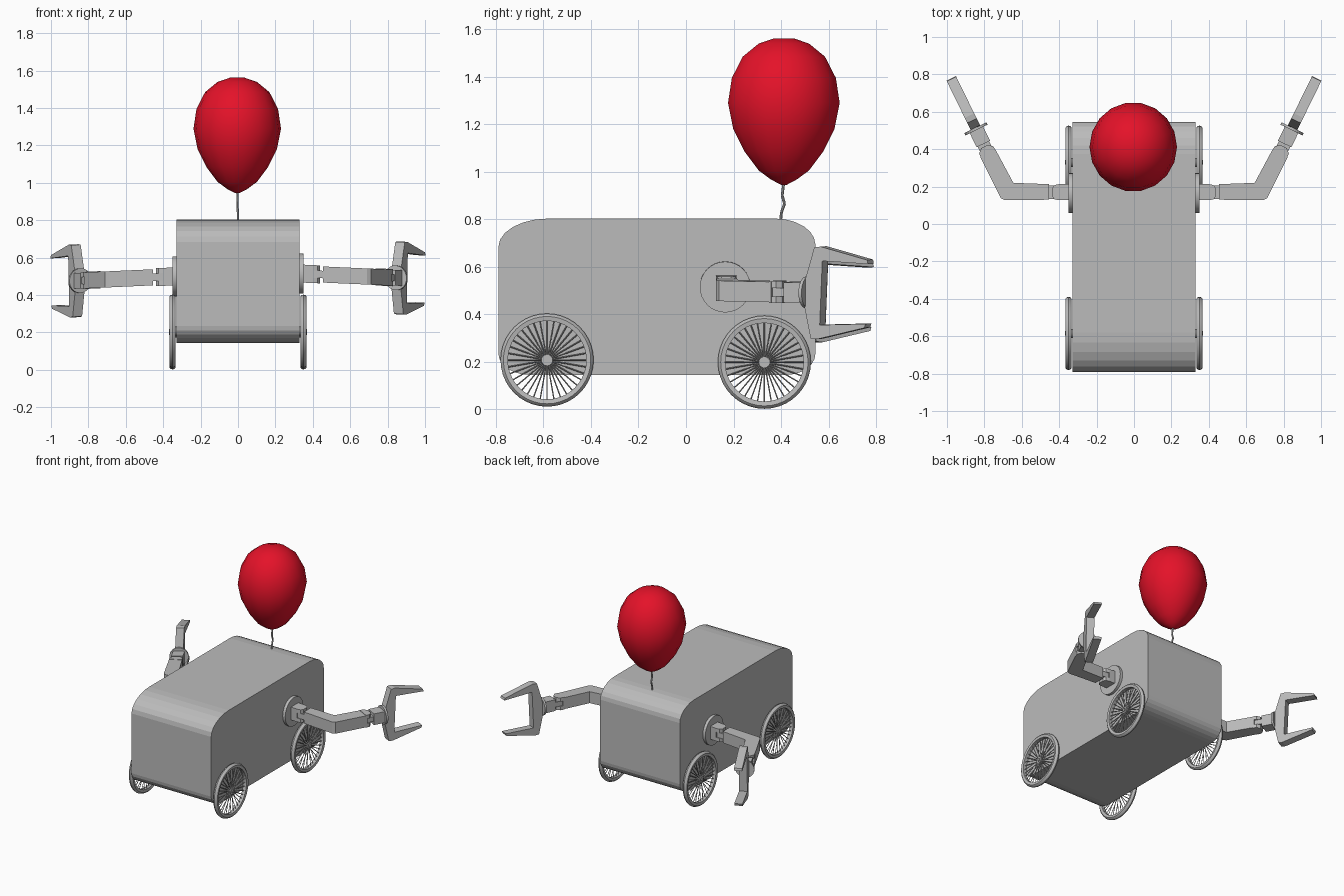
import bpy, bmesh, math
from mathutils import Vector, Matrix

if "Cube" in bpy.data.objects:
    bpy.data.objects.remove(bpy.data.objects["Cube"])


def material(name, rgb):
    m = bpy.data.materials.new(name)
    m.diffuse_color = (*rgb, 1)
    m.use_nodes = True
    m.node_tree.nodes["Principled BSDF"].inputs["Base Color"].default_value = m.diffuse_color
    return m


GREY = material("grey", (0.5, 0.5, 0.5))
RED = material("red", (0.78, 0.006, 0.022))


def finish(bm, name, mat, smooth=None):
    bmesh.ops.recalc_face_normals(bm, faces=bm.faces)
    me = bpy.data.meshes.new(name)
    bm.to_mesh(me)
    bm.free()
    me.materials.append(mat)
    ob = bpy.data.objects.new(name, me)
    bpy.context.collection.objects.link(ob)
    if smooth:
        bpy.ops.object.select_all(action='DESELECT')
        ob.select_set(True)
        bpy.context.view_layer.objects.active = ob
        bpy.ops.object.shade_smooth_by_angle(angle=math.radians(smooth))
    return ob


def prism(bm, pts, vec):
    f = bm.faces.new([bm.verts.new(p) for p in pts])
    r = bmesh.ops.extrude_face_region(bm, geom=[f])
    vs = [v for v in r["geom"] if isinstance(v, bmesh.types.BMVert)]
    bmesh.ops.translate(bm, verts=vs, vec=vec)
    bm.faces.new([v for v in f.verts]) if not f.is_valid else None


def slab(bm, xy, z0, z1):
    prism(bm, [(x, y, z0) for x, y in xy], (0, 0, z1 - z0))


def cylinder(bm, centre, axis, r, depth, seg=24):
    rot = Vector(axis).to_track_quat('Z', 'Y').to_matrix().to_4x4()
    bmesh.ops.create_cone(bm, cap_ends=True, segments=seg, radius1=r, radius2=r,
                          depth=depth, matrix=Matrix.Translation(centre) @ rot)


def rod(bm, a, b, r, seg=4):
    a, b = Vector(a), Vector(b)
    cylinder(bm, (a + b) / 2, b - a, r, (b - a).length, seg)


def lathe(bm, rings, seg, place, closed=False):
    # rings of (radius, height), placed by place(radius, angle, height)
    loops = [[bm.verts.new(place(r, 2 * math.pi * i / seg, h)) for i in range(seg)]
             for r, h in rings]
    pairs = list(zip(loops, loops[1:])) + ([(loops[-1], loops[0])] if closed else [])
    for a, b in pairs:
        for i in range(seg):
            j = (i + 1) % seg
            bm.faces.new((a[i], a[j], b[j], b[i]))
    if not closed:
        bm.faces.new(loops[0])
        bm.faces.new(loops[-1])


# body: rounded side profile extruded across
bm = bmesh.new()
Y0, Y1, Z0, Z1 = -0.79, 0.545, 0.145, 0.803
profile = []
for cy, cz, ry, rz, start in ((Y1, Z1, 0.17, 0.11, 0), (Y0, Z1, 0.21, 0.12, 90),
                              (Y0, Z0, 0.13, 0.09, 180), (Y1, Z0, 0.12, 0.09, 270)):
    oy = cy - ry if cy > 0 else cy + ry
    oz = cz - rz if cz > 0.5 else cz + rz
    for k in range(7):
        a = math.radians(start + 15 * k)
        profile.append((-0.33, oy + ry * math.cos(a), oz + rz * math.sin(a)))
prism(bm, profile, (0.66, 0, 0))
finish(bm, "body", GREY)


# wheels: tyre ring, hub and wire spokes
def wheel(name, s, y, z):
    bm = bmesh.new()
    rings = [(0.165, 0.336), (0.184, 0.333), (0.192, 0.339), (0.196, 0.350),
             (0.192, 0.361), (0.184, 0.367), (0.165, 0.364)]
    lathe(bm, rings, 40, lambda r, a, h: (s * h, y + r * math.cos(a), z + r * math.sin(a)), True)
    cylinder(bm, (s * 0.346, y, z), (1, 0, 0), 0.024, 0.036, 16)
    cylinder(bm, (s * 0.35, y, z), (1, 0, 0), 0.012, 0.04, 12)
    n = 36
    for i in range(n):
        a = 2 * math.pi * i / n
        c, d = math.cos(a), math.sin(a)
        rod(bm, (s * (0.342 if i % 2 else 0.358), y + 0.018 * c, z + 0.018 * d),
            (s * 0.35, y + 0.17 * c, z + 0.17 * d), 0.0028)
    finish(bm, name, GREY, 35)


for s, side in ((1, "right"), (-1, "left")):
    wheel("front_wheel_" + side, s, -0.585, 0.207)
    wheel("rear_wheel_" + side, s, 0.33, 0.198)

# arms: built flat at z = 0 on the +x side, then sloped and mirrored
ELBOW = Vector((0.68, 0.172))
D = Vector((0.44, 0.898))
N = Vector((0.898, -0.44))


def along(u, w):
    return tuple(ELBOW + D * u + N * w)


def place_arm(bm, s):
    for v in bm.verts:
        v.co.z += (0.515 if s > 0 else 0.5) - 0.045 * (v.co.x - 0.34)
        v.co.x *= s


def rect(u0, u1, w):
    return [along(u0, -w), along(u1, -w), along(u1, w), along(u0, w)]


def xrect(x0, x1, w, y=0.17):
    return [(x0, y - w), (x1, y - w), (x1, y + w), (x0, y + w)]


def arm(s, side):
    # shoulder plate
    bm = bmesh.new()
    cylinder(bm, (0.34, 0.165, 0), (1, 0, 0), 0.107, 0.022, 32)
    place_arm(bm, s)
    finish(bm, "shoulder_plate_" + side, GREY, 35)

    # shoulder fork and tongue
    bm = bmesh.new()
    slab(bm, xrect(0.345, 0.4, 0.043), -0.048, 0.048)
    for a, b in ((0.02, 0.048), (-0.048, -0.02)):
        slab(bm, [(0.4, 0.127), (0.425, 0.132), (0.438, 0.15), (0.438, 0.19),
                  (0.425, 0.208), (0.4, 0.213)], a, b)
    slab(bm, xrect(0.4, 0.475, 0.035), -0.02, 0.02)
    place_arm(bm, s)
    finish(bm, "shoulder_joint_" + side, GREY)

    # bent arm: upper arm and forearm meeting at the elbow
    bm = bmesh.new()
    outline = [(0.455, 0.13), (0.69, 0.127), (0.712, 0.138), along(0.23, 0.045),
               along(0.23, -0.045), (0.645, 0.22), (0.455, 0.213)]
    slab(bm, outline, -0.043, 0.043)
    for a, b in ((0.018, 0.046), (-0.046, -0.018)):
        slab(bm, [along(0.22, -0.045), along(0.25, -0.042), along(0.27, -0.02),
                  along(0.27, 0.02), along(0.25, 0.042), along(0.22, 0.045)], a, b)
    place_arm(bm, s)
    finish(bm, "arm_" + side, GREY)

    # wrist: tongue, block and round flange
    bm = bmesh.new()
    slab(bm, rect(0.22, 0.3, 0.034), -0.018, 0.018)
    slab(bm, rect(0.285, 0.37, 0.04), -0.042, 0.042)
    place_arm(bm, s)
    finish(bm, "wrist_" + side, GREY)
    bm = bmesh.new()
    x, y = along(0.375, 0)
    cylinder(bm, (x, y, 0), (D.x, D.y, 0), 0.066, 0.014, 24)
    place_arm(bm, s)
    finish(bm, "wrist_flange_" + side, GREY, 35)

    # gripper: C-shaped claw profile
    bm = bmesh.new()
    half = [(0.38, 0.06), (0.415, 0.192), (0.445, 0.195), (0.665, 0.143),
            (0.67, 0.126), (0.455, 0.135)]
    claw = half + [(u, -h) for u, h in reversed(half)]
    w = 0.028
    pts = [(*along(u + 0.045 * h, -w), h) for u, h in claw]
    prism(bm, pts, (N.x * 2 * w, N.y * 2 * w, 0))
    place_arm(bm, s)
    finish(bm, "gripper_" + side, GREY)


arm(1, "right")
arm(-1, "left")

# balloon
bm = bmesh.new()
rings = [(0.012, 0.945), (0.055, 0.968), (0.105, 1.005), (0.165, 1.085), (0.212, 1.18),
         (0.234, 1.29), (0.218, 1.395), (0.172, 1.485), (0.105, 1.54), (0.04, 1.562)]
lathe(bm, rings, 18, lambda r, a, h: (-0.004 + r * math.cos(a), 0.412 + r * math.sin(a) * 1.02, h))
finish(bm, "balloon", RED, 60)

# wavy string
bm = bmesh.new()
path = [(0, 0.397, 0.78), (0, 0.402, 0.83), (-0.002, 0.415, 0.865),
        (-0.002, 0.405, 0.9), (-0.004, 0.412, 0.955)]
for a, b in zip(path, path[1:]):
    rod(bm, a, b, 0.006, 8)
finish(bm, "string", GREY, 35)
